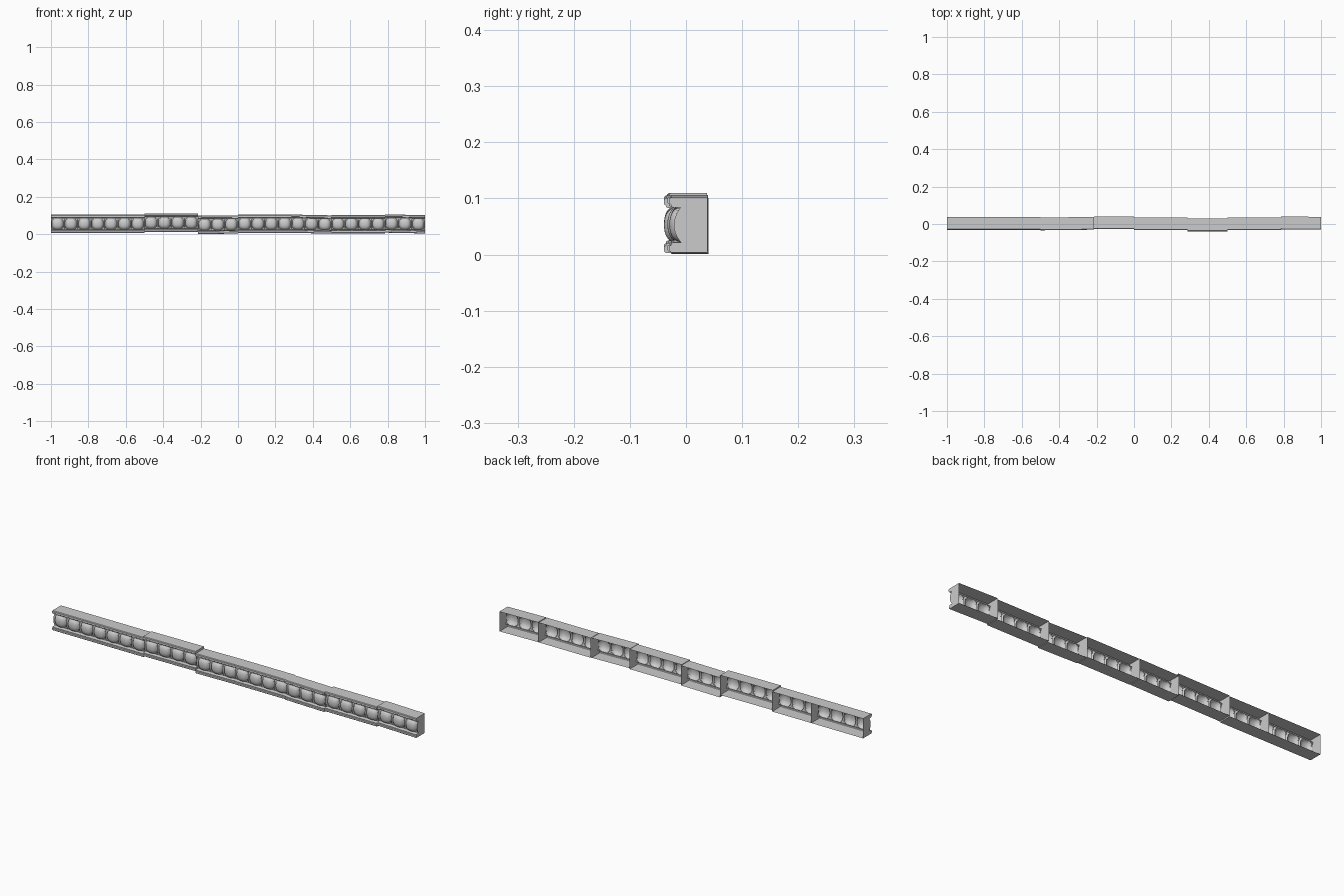
import bpy, bmesh, math
from mathutils import Matrix, Vector

if "Cube" in bpy.data.objects:
    bpy.data.objects.remove(bpy.data.objects["Cube"])

UNIT = 2 / 28            # width of one egg-and-dart repeat
H = 0.098                # height of one moulding length
Z0, Z1 = 0.018, 0.080    # ornament band limits
COLS, ROWS = 16, 14

# plain moulding profile (y, z): lower ledge, open at the back
LOWER = [(0.034, 0.0), (-0.031, 0.0), (-0.034, 0.003), (-0.034, 0.011),
         (-0.031, 0.013), (-0.031, 0.016), (-0.027, 0.018), (-0.013, 0.018)]
UPPER = [(y, H - z) for y, z in reversed(LOWER)]


def ornament_y(u, v):
    """Depth of the carved band; u, v run -1..1 over one repeat."""
    a = abs(u)
    egg = max(0.0, 1 - (a / 0.84) ** 2.6 - abs(v) ** 2.4) ** 0.5
    dart = max(0.0, a - 0.84) / 0.16 * 0.6 * (1 - v * v)
    return -0.014 - 0.020 * max(egg, dart)


def section(u):
    """Full profile at a position across one repeat."""
    pts = list(LOWER)
    for j in range(1, ROWS):
        v = -math.cos(math.pi * j / ROWS)
        z = (Z0 + Z1) / 2 + v * (Z1 - Z0) / 2
        pts.append((ornament_y(u, v), z))
    return pts + UPPER


def moulding_length(name, x0, repeats, dy, dz, yaw, tilt):
    bm = bmesh.new()
    length = repeats * UNIT
    n = repeats * COLS
    loops = []
    for i in range(n + 1):
        u = -1 + 2 * (i % COLS) / COLS
        x = i * UNIT / COLS - length / 2
        loops.append([bm.verts.new((x, y, z)) for y, z in section(u)])
    for a, b in zip(loops, loops[1:]):
        for j in range(len(a) - 1):
            bm.faces.new((a[j], a[j + 1], b[j + 1], b[j]))
    # end plates
    bm.faces.new(loops[0][::-1])
    bm.faces.new(loops[-1])
    bmesh.ops.recalc_face_normals(bm, faces=bm.faces)
    top = max(bm.faces, key=lambda f: f.calc_center_median().z)
    if top.normal.z < 0:
        bmesh.ops.reverse_faces(bm, faces=bm.faces)
    # slightly uneven hand-laid placement
    bm.transform(Matrix.Translation((0, 0, H / 2 + dz)) @
                 Matrix.Rotation(yaw, 4, 'Z') @ Matrix.Rotation(tilt, 4, 'Y') @
                 Matrix.Translation((0, 0, -H / 2)))
    for v in bm.verts:
        v.co.x = min(1 - x0 - length / 2, max(-1 - x0 - length / 2, v.co.x))
    me = bpy.data.meshes.new(name)
    bm.to_mesh(me)
    bm.free()
    ob = bpy.data.objects.new(name, me)
    ob.location = (x0 + length / 2, dy, 0)
    bpy.context.collection.objects.link(ob)
    bpy.ops.object.select_all(action='DESELECT')
    ob.select_set(True)
    bpy.context.view_layer.objects.active = ob
    bpy.ops.object.shade_smooth_by_angle(angle=math.radians(35))


# repeats, y offset, z offset, yaw, tilt
LAYOUT = [(4, 0.003, 0.006, 0, 0),
          (3, 0.003, 0.006, 0, 0),
          (4, 0.002, 0.012, 0.012, 0),
          (3, 0.006, 0.002, 0, -0.012),
          (4, 0.001, 0.006, 0, 0),
          (3, -0.005, 0.005, 0, 0.02),
          (4, 0.001, 0.005, 0, 0),
          (3, 0.005, 0.006, -0.006, 0.02)]

x = -1.0
for k, (rep, dy, dz, yaw, tilt) in enumerate(LAYOUT):
    moulding_length(f"moulding_length_{k + 1}", x, rep, dy, dz, yaw, tilt)
    x += rep * UNIT
